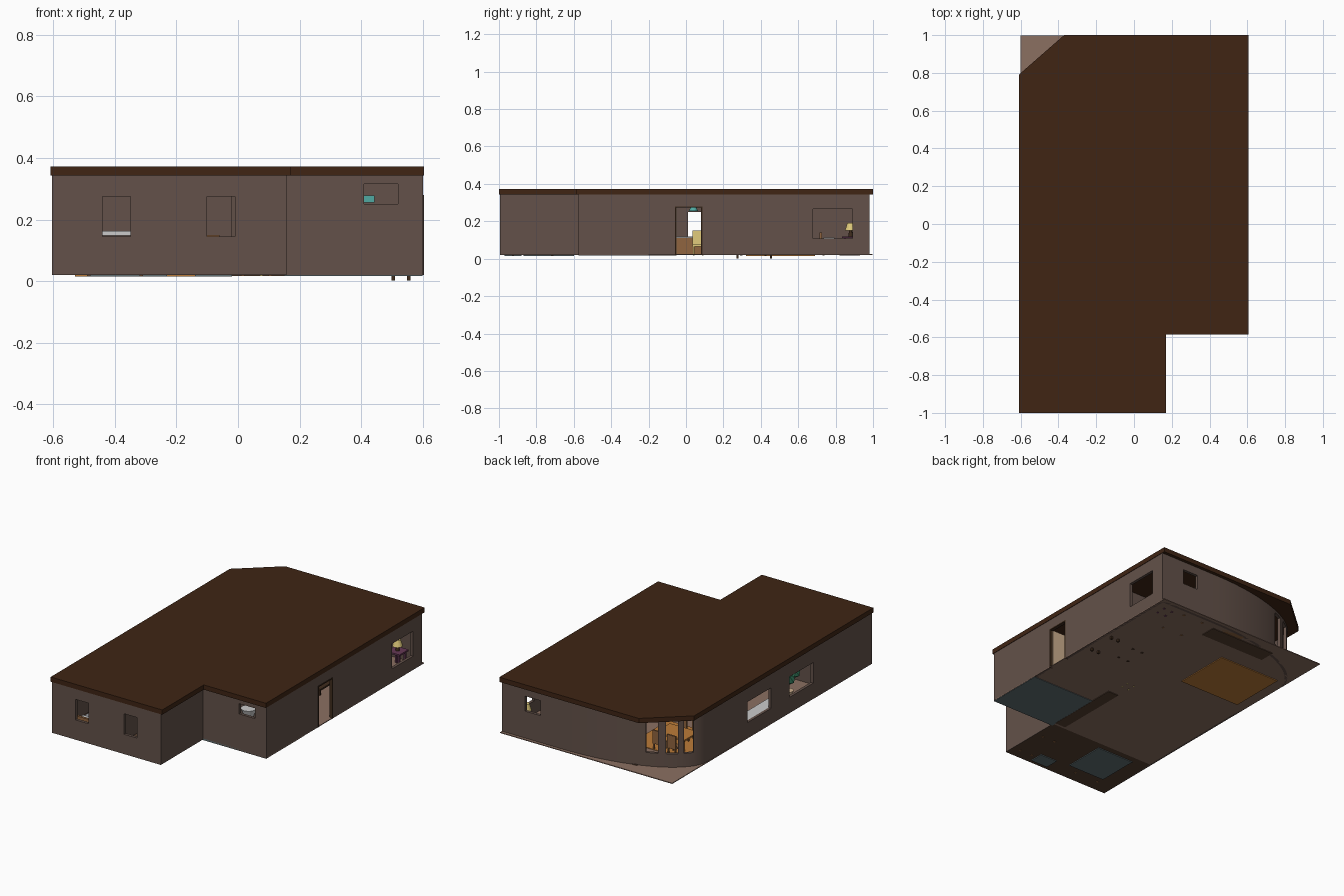
import bpy, bmesh, math
from mathutils import Matrix, Vector

if "Cube" in bpy.data.objects:
    bpy.data.objects.remove(bpy.data.objects["Cube"])

MATS = {}
COL = dict(wall=(.125, .083, .067), roof=(.05, .018, .007), floor=(.26, .16, .12), dark=(.05, .025, .012),
           tile=(.12, .16, .17), orange=(.5, .2, .04), wood=(.28, .13, .05), beige=(.6, .42, .27),
           white=(.8, .8, .8), teal=(.08, .4, .36), green=(.05, .3, .16), purple=(.13, .04, .09),
           yellow=(.75, .6, .2), grey=(.3, .3, .32), under=(.09, .05, .03))


def finish(name, bm, col):
    if col not in MATS:
        MATS[col] = bpy.data.materials.new(col)
        MATS[col].diffuse_color = (*COL[col], 1)
    me = bpy.data.meshes.new(name)
    bm.to_mesh(me)
    bm.free()
    ob = bpy.data.objects.new(name, me)
    bpy.context.collection.objects.link(ob)
    me.materials.append(MATS[col])
    return ob


def add_box(bm, x0, x1, y0, y1, z0, z1, rot=0):
    m = (Matrix.Translation(((x0 + x1) / 2, (y0 + y1) / 2, (z0 + z1) / 2)) @ Matrix.Rotation(rot, 4, 'Z')
         @ Matrix.Diagonal((x1 - x0, y1 - y0, z1 - z0, 1)))
    bmesh.ops.create_cube(bm, size=1, matrix=m)


def boxes(name, col, *lst):
    bm = bmesh.new()
    for b in lst:
        add_box(bm, *b)
    return finish(name, bm, col)


def cone(name, col, x, y, z0, z1, r0, r1, n=16):
    bm = bmesh.new()
    bmesh.ops.create_cone(bm, cap_ends=True, segments=n, radius1=r0, radius2=r1, depth=z1 - z0,
                          matrix=Matrix.Translation((x, y, (z0 + z1) / 2)))
    return finish(name, bm, col)


def prism(name, col, pts, z0, z1):
    bm = bmesh.new()
    f = bm.faces.new([bm.verts.new((x, y, z0)) for x, y in pts])
    r = bmesh.ops.extrude_face_region(bm, geom=[f])
    bmesh.ops.translate(bm, vec=(0, 0, z1 - z0), verts=[v for v in r['geom'] if isinstance(v, bmesh.types.BMVert)])
    bmesh.ops.recalc_face_normals(bm, faces=bm.faces)
    return finish(name, bm, col)


def apply_mod(ob, mod):
    bpy.ops.object.select_all(action='DESELECT')
    bpy.context.view_layer.objects.active = ob
    ob.select_set(True)
    bpy.ops.object.modifier_apply(modifier=mod.name)


# flat roof slab with chamfered corner
prism('roof', 'roof', [(-.61, -1), (.17, -1), (.17, -.585), (.605, -.585), (.605, 1), (-.37, 1), (-.61, .79)], .343, .373)


# outer walls with the elliptical bay corner
def bay(a):
    return (.18 - .78 * math.cos(a), .64 + .34 * math.sin(a))


outline = [(-.605, -.995), (.157, -.995), (.157, -.575), (.602, -.575), (.602, .98)]
outline += [bay(math.pi / 2 * (1 - i / 18)) for i in range(19)]
bm = bmesh.new()
lo = [bm.verts.new((x, y, .02)) for x, y in outline]
hi = [bm.verts.new((x, y, .343)) for x, y in outline]
for i in range(len(lo)):
    j = (i + 1) % len(lo)
    bm.faces.new((lo[i], lo[j], hi[j], hi[i]))
walls = finish('outer_walls', bm, 'wall')
sol = walls.modifiers.new('thick', 'SOLIDIFY')
sol.thickness, sol.offset, sol.use_even_offset = .018, -1, True
apply_mod(walls, sol)

# window and door openings
bm = bmesh.new()
for x in (-.44, -.10):
    add_box(bm, x, x + .09, -1.05, -.95, .145, .275)
add_box(bm, .41, .52, -.65, -.5, .25, .315)
add_box(bm, .33, .44, .93, 1.05, .195, .29)
add_box(bm, .55, .65, -.06, .088, .0, .28)
add_box(bm, .55, .65, .68, .89, .107, .265)
for y in (.01, -.41):
    add_box(bm, -.65, -.55, y, y + .235, .12, .25)
for deg, w in ((44.5, .072), (32.5, .068), (20.5, .058)):
    a = math.radians(deg)
    x, y = bay(a)
    add_box(bm, x - w / 2, x + w / 2, y - .04, y + .04, .11, .325,
            math.atan2(.34 * math.cos(a), .78 * math.sin(a)))
cut = finish('opening_cutter', bm, 'wall')
cut.hide_render = True
bo = walls.modifiers.new('openings', 'BOOLEAN')
bo.object, bo.operation, bo.solver = cut, 'DIFFERENCE', 'EXACT'
apply_mod(walls, bo)
bpy.data.objects.remove(cut)
bpy.ops.object.shade_smooth_by_angle(angle=math.radians(20))

# inner partitions, with door gaps
boxes('partitions', 'wall',
      (-.59, -.02, -.575, -.56, .025, .34), (.07, .15, -.575, -.56, .025, .34), (-.21, -.195, -.98, -.575, .025, .34),
      (.14, .155, -.57, -.36, .025, .34), (.14, .155, -.26, -.2, .025, .34), (.14, .59, -.215, -.2, .025, .34),
      (.18, .195, .62, .965, .025, .34), (.18, .59, .5, .515, .025, .34))
# open door leaf and frame
boxes('door_leaf', 'beige', (.46, .585, -.058, -.05, .025, .275))
boxes('door_frame', 'dark', (.582, .604, -.06, -.053, .02, .28), (.582, .604, .081, .088, .02, .28),
      (.582, .604, -.053, .081, .273, .28))

# floors and rugs
boxes('main_floor', 'floor', (-.602, .602, -.56, .998, .02, .025))
boxes('bedroom_floor', 'under', (-.602, .155, -.993, -.56, .02, .025))
boxes('bathroom_floor', 'tile', (.15, .6, -.575, -.2, .017, .027))
boxes('hall_rugs', 'under', (.08, .155, -.54, -.05, .016, .028), (-.3, .16, .82, .92, .016, .028))
boxes('living_rug', 'orange', (-.53, -.1, .32, .69, .015, .029))
boxes('bedroom_rugs', 'tile', (-.49, -.23, -.87, -.6, .015, .029), (-.14, -.02, -.97, -.88, .015, .029))


def legs(x, y, w, d, z0, z1, t=.012):
    return [(x + s * w / 2 - t / 2, x + s * w / 2 + t / 2, y + q * d / 2 - t / 2, y + q * d / 2 + t / 2, z0, z1)
            for s in (-1, 1) for q in (-1, 1)]


def block(x, y, w, d, z0, z1):
    return (x - w / 2, x + w / 2, y - d / 2, y + d / 2, z0, z1)


def table(name, col, x, y, w, d, h):
    boxes(name, col, block(x, y, w, d, h - .01, h), *legs(x, y, w - .03, d - .03, .017, h - .01))


def chair(name, col, x, y, dx, dy):
    back = block(x + dx * .026, y + dy * .026, .06 - .05 * abs(dx), .06 - .05 * abs(dy), .075, .15)
    boxes(name, col, block(x, y, .06, .06, .065, .075), back, *legs(x, y, .048, .048, .017, .065, .008))


def bed(name, col, x, y, w, d):
    boxes(name + '_frame', 'wood', block(x, y, w, d, .03, .065), block(x, y - d / 2, w, .015, .03, .14),
          *legs(x, y, w - .03, d - .03, .017, .03))
    boxes(name + '_mattress', col, block(x, y + .01, w - .01, d - .02, .065, .095))
    boxes(name + '_pillows', 'white', *[block(x + s * w / 4, y - d / 2 + .045, w / 3, .06, .095, .112) for s in (-1, 1)])


def sofa(name, col, x, y, w, d, dx):
    boxes(name, col, block(x, y, w, d, .025, .075), block(x + dx * (w / 2 - .015), y, .03, d, .075, .14),
          *[block(x, y + s * (d / 2 - .012), w, .024, .075, .1) for s in (-1, 1)])
    boxes(name + '_feet', 'dark', *legs(x, y, w - .05, d - .02, .002, .025))


# dining set in the bay
table('dining_table', 'orange', -.33, .56, .2, .14, .11)
for i, s in enumerate((-1, 1)):
    for k, x in enumerate((-.38, -.28)):
        chair(f'dining_chair_{i}{k}', 'wood', x, .56 + s * .1, 0, s)
# living room
sofa('sofa', 'grey', .53, .365, .1, .2, 1)
table('coffee_table', 'dark', .33, .36, .1, .16, .07)
boxes('media_cabinet', 'wood', (-.05, .1, .9, .955, .02, .1))
# back bedroom
bed('back_bed', 'purple', .32, .83, .17, .22)
table('side_table', 'purple', .5, .88, .09, .09, .12)
cone('lamp_base', 'dark', .5, .88, .12, .15, .012, .008)
cone('lamp_shade', 'yellow', .5, .88, .15, .19, .03, .018)
# kitchen on the left wall
boxes('kitchen_counter', 'wood', (-.585, -.52, -.17, .0, .025, .115), (-.585, -.52, .0, .27, .025, .11))
boxes('counter_top', 'white', (-.585, -.51, -.17, .27, .11, .12))
boxes('shelf_unit', 'beige', (-.44, -.36, .25, .26, .025, .25),
      *[(-.44, -.36, .14, .25, z, z + .008) for z in (.03, .085, .14, .19, .242)])
boxes('fridge', 'white', (-.585, -.5, .29, .37, .022, .23))
# plant and pendant lamp
cone('plant_pot', 'beige', -.5, -.3, .022, .09, .025, .035)
bm = bmesh.new()
for dx, dy, dz, r in ((0, 0, .17, .05), (.035, .02, .14, .035), (-.03, -.03, .2, .035), (0, .04, .21, .03)):
    bmesh.ops.create_icosphere(bm, subdivisions=1, radius=r, matrix=Matrix.Translation((-.5 + dx, -.3 + dy, dz)))
finish('plant_leaves', bm, 'green')
cone('pendant_shade', 'teal', .42, .04, .255, .28, .025, .012)
cone('pendant_cord', 'dark', .42, .04, .28, .343, .002, .002, 6)
chair('entry_chair', 'yellow', .1, .065, -1, 0)
# front bedrooms
bed('double_bed', 'grey', -.4, -.79, .2, .28)
bed('single_bed', 'tile', .06, -.82, .12, .24)
boxes('wall_shelves', 'white', (-.46, -.33, -.61, -.575, .148, .163))
boxes('wardrobe', 'wood', (-.19, -.06, -.64, -.58, .022, .15))
# bathroom
boxes('bathtub', 'white', (.5, .58, -.55, -.35, .027, .035), (.5, .51, -.55, -.35, .035, .09), (.57, .58, -.55, -.35, .035, .09),
      (.51, .57, -.55, -.54, .035, .09), (.51, .57, -.36, -.35, .035, .09))
cone('toilet_bowl', 'white', .3, -.52, .027, .07, .02, .035)
boxes('toilet_tank', 'white', (.27, .33, -.556, -.53, .06, .12))
cone('basin', 'white', .25, -.25, .027, .12, .015, .045)
boxes('bath_cabinet', 'teal', (.4, .443, -.25, -.215, .255, .278))

for m in bpy.data.materials:
    if m.users and not m.is_grease_pencil:
        m.use_nodes = True
        m.node_tree.nodes["Principled BSDF"].inputs["Base Color"].default_value = m.diffuse_color
